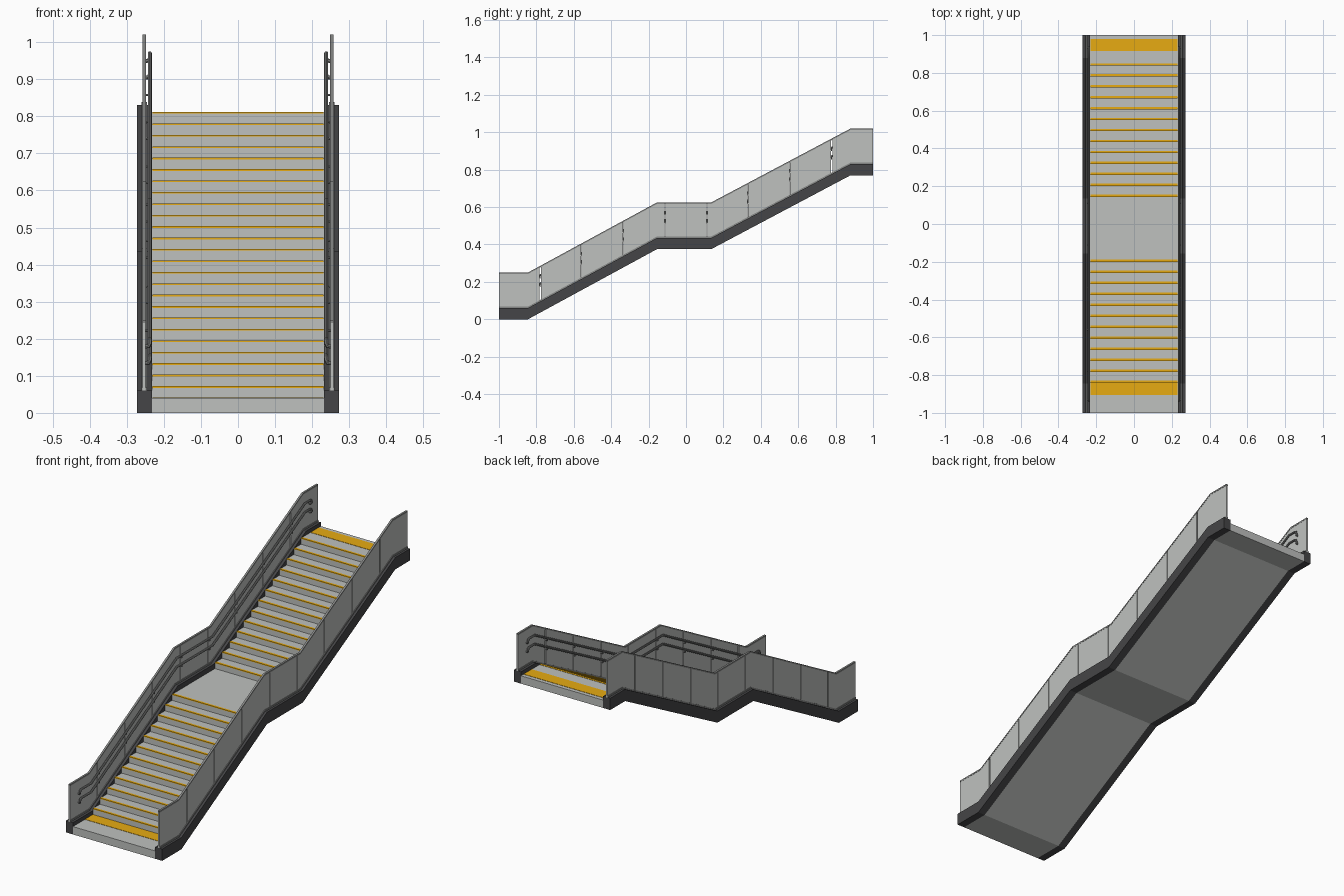
import bpy, bmesh
from mathutils import Vector

if "Cube" in bpy.data.objects:
    bpy.data.objects.remove(bpy.data.objects["Cube"])


def material(name, rgb):
    m = bpy.data.materials.new(name)
    m.diffuse_color = (*rgb, 1)
    m.use_nodes = True
    m.node_tree.nodes["Principled BSDF"].inputs["Base Color"].default_value = m.diffuse_color
    return m


GREY = material("light_grey", (0.52, 0.535, 0.52))
DARK = material("charcoal", (0.06, 0.06, 0.063))
YELLOW = material("safety_yellow", (0.9, 0.46, 0.007))
STEEL = material("steel_grey", (0.25, 0.255, 0.25))

# underside line of the whole stair, as (y, z); everything else follows it
PATH = [(-1, 0), (-0.845, 0), (-0.155, 0.375), (0.135, 0.375), (0.88, 0.77), (1, 0.77)]


def height(y):
    for (y0, z0), (y1, z1) in zip(PATH, PATH[1:]):
        if y <= y1:
            return z0 + (z1 - z0) * (y - y0) / (y1 - y0)
    return PATH[-1][1]


def section(a, b):
    """Points of the path from y = a to y = b, including the bends."""
    ys = [a] + [p[0] for p in PATH if a < p[0] < b] + [b]
    return [(y, height(y)) for y in ys]


def add_prisms(name, prisms, mat):
    """One object made of (y, z) profiles extruded from x0 to x1."""
    bm = bmesh.new()
    for profile, x0, x1 in prisms:
        face = bm.faces.new([bm.verts.new((x0, y, z)) for y, z in profile])
        ext = bmesh.ops.extrude_face_region(bm, geom=[face])
        moved = [v for v in ext["geom"] if isinstance(v, bmesh.types.BMVert)]
        bmesh.ops.translate(bm, verts=moved, vec=(x1 - x0, 0, 0))
    bmesh.ops.recalc_face_normals(bm, faces=bm.faces)
    me = bpy.data.meshes.new(name)
    bm.to_mesh(me)
    bm.free()
    me.materials.append(mat)
    ob = bpy.data.objects.new(name, me)
    bpy.context.collection.objects.link(ob)
    return ob


def band(a, b, low, high):
    """Strip profile following the path between two vertical offsets."""
    pts = section(a, b)
    return [(y, z + low) for y, z in pts] + [(y, z + high) for y, z in reversed(pts)]


def box(y0, y1, z0, z1):
    return [(y0, z0), (y1, z0), (y1, z1), (y0, z1)]


def add_tubes(name, paths, radius, mat):
    cu = bpy.data.curves.new(name, "CURVE")
    cu.dimensions = "3D"
    cu.bevel_depth = radius
    cu.bevel_resolution = 2
    cu.use_fill_caps = True
    for pts in paths:
        sp = cu.splines.new("POLY")
        sp.points.add(len(pts) - 1)
        for p, co in zip(sp.points, pts):
            p.co = (*co, 1)
    cu.materials.append(mat)
    ob = bpy.data.objects.new(name, cu)
    bpy.context.collection.objects.link(ob)
    bpy.ops.object.select_all(action="DESELECT")
    ob.select_set(True)
    bpy.context.view_layer.objects.active = ob
    bpy.ops.object.convert(target="MESH")
    bpy.ops.object.shade_smooth_by_angle()


# stepped body: bottom platform, 12 risers, landing, 13 risers, top platform
RISE = 0.0308
noses = [-0.84 + i * 0.0582 for i in range(12)] + [0.145 + i * 0.0579 for i in range(13)]
top = [(-1, 0.04)]
z = 0.04
strips = []
for y in noses:
    top += [(y, z), (y, z + RISE)]
    z += RISE
    strips.append((box(y - 0.001, y + 0.011, z - 0.003, z + 0.0015), -0.231, 0.231))
top.append((1, z))
add_prisms("stair_body", [(top + list(reversed(PATH)), -0.232, 0.232)], GREY)

# yellow nosings and the wide warning bands on the end platforms
add_prisms("step_nosings", strips, YELLOW)
add_prisms("warning_bands", [(box(-0.905, -0.841, 0.038, 0.0415), -0.231, 0.231),
                             (box(0.915, 0.98, z - 0.002, z + 0.0015), -0.231, 0.231)], YELLOW)

# balustrade panels are divided at these seams
SEAMS = [-0.78, -0.56, -0.335, -0.112, 0.112, 0.33, 0.555, 0.778]
edges = [-1] + SEAMS + [1]


def half_gap(y):
    return 0 if abs(y) == 1 else 0.004 if abs(y) > 0.7 else 0.002


for s, side in ((-1, "left"), (1, "right")):
    add_prisms(side + "_stringer", [(band(-1, 1, 0, 0.06), s * 0.232, s * 0.272)], DARK)
    add_prisms(side + "_panels",
               [(band(a + half_gap(a), b - half_gap(b), 0.058, 0.243), s * 0.249, s * 0.257)
                for a, b in zip(edges, edges[1:])], GREY)
    # slim cap on top of the panels and channel at their foot
    add_prisms(side + "_panel_trim", [(band(-1, 1, 0.242, 0.25), s * 0.248, s * 0.258),
                                      (band(-1, 1, 0.059, 0.068), s * 0.246, s * 0.26)], STEEL)
    # two handrails with ends turned down and back into the panel
    x = s * 0.238
    rails, brackets = [], []
    for h in (0.155, 0.2):
        pts = [(x, y, zz + h) for y, zz in section(-0.925, 0.925)]
        for end, d in ((0, -1), (-1, 1)):
            p = Vector(pts[end])
            hook = [p + Vector((0, d * 0.008, -0.004)), p + Vector((0, d * 0.01, -0.013)),
                    p + Vector((s * 0.003, d * 0.008, -0.02)), p + Vector((s * 0.013, d * 0.006, -0.021))]
            pts = list(reversed(hook)) + pts if end == 0 else pts + hook
        rails.append(pts)
        for y in SEAMS:
            zz = height(y) + h
            brackets.append([(x, y, zz), (x, y, zz - 0.012), (s * 0.25, y, zz - 0.014)])
    add_tubes(side + "_handrails", rails, 0.0055, STEEL)
    add_tubes(side + "_rail_brackets", brackets, 0.003, STEEL)
